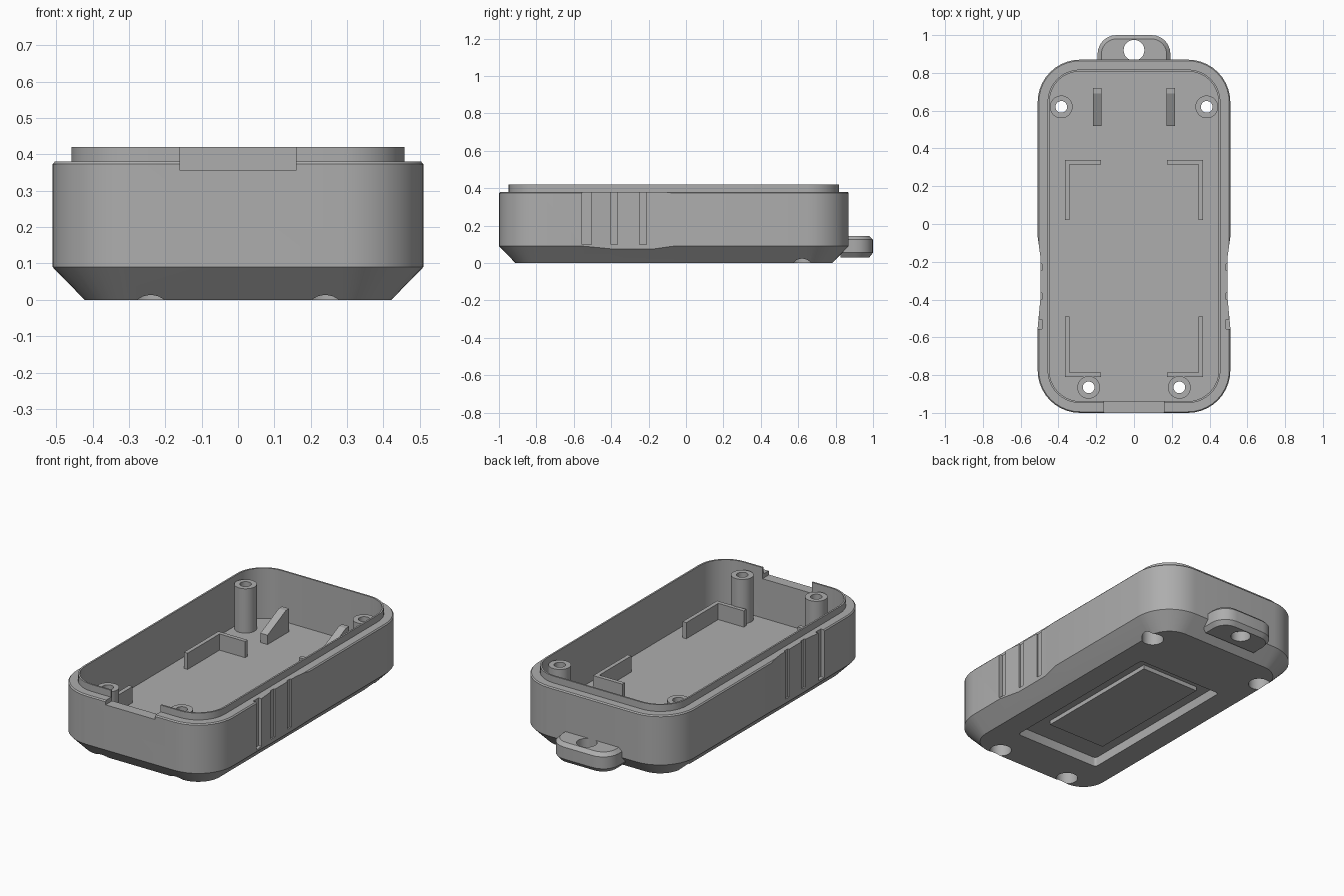
import bpy, bmesh, math

cube = bpy.data.objects.get("Cube")
if cube:
    bpy.data.objects.remove(cube, do_unlink=True)

grey = bpy.data.materials.new("mid grey plastic")
grey.use_nodes = True
tone = (0.42, 0.42, 0.42, 1)
grey.diffuse_color = tone
grey.node_tree.nodes["Principled BSDF"].inputs["Base Color"].default_value = tone

FLOOR, MID_Y = 0.125, -0.065


def make(name, bm):
    bmesh.ops.recalc_face_normals(bm, faces=bm.faces)
    mesh = bpy.data.meshes.new(name)
    bm.to_mesh(mesh)
    bm.free()
    obj = bpy.data.objects.new(name, mesh)
    bpy.context.collection.objects.link(obj)
    mesh.materials.append(grey)
    return obj


def loft(name, rings):
    """Stack matching loops of 3D points into a closed solid."""
    bm = bmesh.new()
    loops = [[bm.verts.new(p) for p in ring] for ring in rings]
    n = len(loops[0])
    for a, b in zip(loops, loops[1:]):
        for i in range(n):
            j = (i + 1) % n
            bm.faces.new((a[i], a[j], b[j], b[i]))
    bm.faces.new(loops[0][::-1])
    bm.faces.new(loops[-1])
    return make(name, bm)


def prism(name, points, z0, z1):
    return loft(name, [[(x, y, z) for x, y in points] for z in (z0, z1)])


def box(name, x0, x1, y0, y1, z0, z1):
    return prism(name, [(x0, y0), (x1, y0), (x1, y1), (x0, y1)], z0, z1)


def cylinder(name, x, y, r, z0, z1, n=32):
    turn = [2 * math.pi * i / n for i in range(n)]
    return prism(name, [(x + r * math.cos(t), y + r * math.sin(t)) for t in turn], z0, z1)


def rounded(hx, hy, cy, r, z, n=10):
    """Rounded rectangle loop at height z."""
    pts = []
    for q, (sx, sy) in enumerate(((1, 1), (-1, 1), (-1, -1), (1, -1))):
        for i in range(n + 1):
            t = (q + i / n) * math.pi / 2
            pts.append((sx * (hx - r) + r * math.cos(t),
                        cy + sy * (hy - r) + r * math.sin(t), z))
    return pts


def shell(inset, z):
    return rounded(0.51 - inset, 0.935 - inset, MID_Y, 0.225 - inset, z)


def boolean(obj, others, operation="DIFFERENCE"):
    for other in others:
        mod = obj.modifiers.new("boolean", "BOOLEAN")
        mod.operation, mod.solver, mod.object = operation, "EXACT", other
        bpy.context.view_layer.objects.active = obj
        bpy.ops.object.modifier_apply(modifier=mod.name)
        bpy.data.objects.remove(other, do_unlink=True)


def smooth(obj):
    bpy.ops.object.select_all(action="DESELECT")
    obj.select_set(True)
    bpy.context.view_layer.objects.active = obj
    bpy.ops.object.shade_smooth_by_angle(angle=math.radians(25))


# Case with chamfered base, ledge and thin raised lip
case = loft("case_shell", [shell(0.088, 0), shell(0, 0.09), shell(0, 0.373),
                           shell(0.006, 0.38), shell(0.052, 0.38), shell(0.052, 0.42)])
cuts = [loft("cavity", [shell(0.062, FLOOR), shell(0.062, 0.5)]),
        box("front_notch", -0.16, 0.16, -1.1, -0.9, 0.355, 0.5),
        loft("base_pocket", [rounded(0.28, 0.53, -0.135, 0.02, z, 3) for z in (-0.1, 0.055)])]

# Shallow finger grips with vertical grooves on both sides
for s in (1, -1):
    grip = [(0.6, -0.06), (0.511, -0.06), (0.496, -0.17), (0.496, -0.4),
            (0.511, -0.56), (0.6, -0.56)]
    cuts.append(prism("grip", [(s * x, y) for x, y in grip], -0.1, 0.45))
    for y, w in ((-0.53, 0.05), (-0.383, 0.035), (-0.23, 0.035)):
        a, b = sorted((s * 0.487, s * 0.6))
        cuts.append(box("groove", a, b, y - w / 2, y + w / 2, 0.1, 0.45))
boolean(case, cuts)

# Screw posts with through holes and counterbores from below
screws = [(s * x, y) for s in (1, -1) for x, y in ((0.385, 0.62), (0.24, -0.865))]
boolean(case, [cylinder("post", x, y, 0.06, FLOOR - 0.02, 0.385) for x, y in screws], "UNION")
boolean(case, [cylinder("hole", x, y, 0.031, -0.1, 0.6) for x, y in screws]
        + [cylinder("counterbore", x, y, 0.06, -0.1, 0.08) for x, y in screws])
smooth(case)

# Keyring tab with rounded, chamfered edges
def tab_ring(inset, z):
    return rounded(0.193 - inset, 0.14 - inset, 0.86, 0.1 - inset, z, 6)


tab = loft("keyring_tab", [tab_ring(0.02, 0.03), tab_ring(0, 0.055),
                           tab_ring(0, 0.125), tab_ring(0.02, 0.145)])
boolean(tab, [cylinder("ring_hole", 0, 0.92, 0.055, 0, 0.3),
              box("tab_trim", -0.4, 0.4, 0.5, 0.825, 0, 0.3)])
smooth(tab)

# Raised door panel inside the base pocket
box("door_panel", -0.2, 0.18, -0.51, 0.3, 0.03, 0.06)

# Corner brackets and sloped ribs on the floor
for s, side in ((1, "left"), (-1, "right")):
    for name, corner, end, d in (("back", 0.34, 0.02, -1), ("front", -0.81, -0.49, 1)):
        t = 0.024
        outline = [(0.365, end), (0.365, corner), (0.175, corner),
                   (0.175, corner + d * t), (0.365 - t, corner + d * t), (0.365 - t, end)]
        prism(f"{name}_{side}_bracket", [(s * x, y) for x, y in outline],
              FLOOR - 0.01, 0.22)
    slope = [(0.52, FLOOR - 0.01), (0.72, FLOOR - 0.01), (0.72, 0.26), (0.69, 0.26), (0.52, 0.18)]
    loft(f"{side}_sloped_rib", [[(s * x, y, z) for y, z in slope] for x in (0.172, 0.218)])
